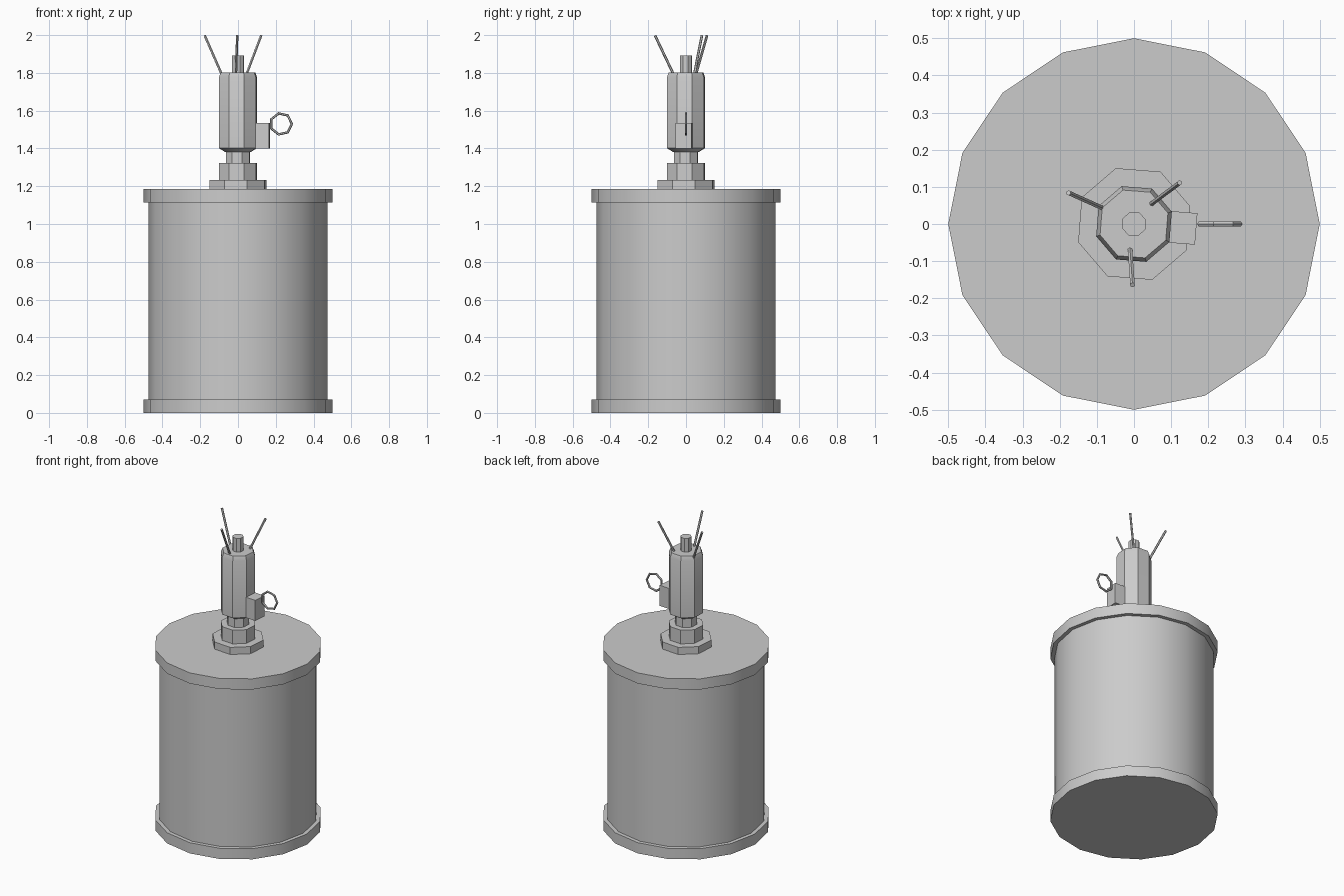
import bpy
import math
from mathutils import Vector

cube = bpy.data.objects.get("Cube")
if cube:
    bpy.data.objects.remove(cube, do_unlink=True)

GREY = (0.6, 0.6, 0.6, 1.0)
metal = bpy.data.materials.new("plain grey metal")
metal.use_nodes = True
metal.diffuse_color = GREY
metal.node_tree.nodes["Principled BSDF"].inputs["Base Color"].default_value = GREY

TURN = math.radians(18)  # shared twist of the eight-sided fittings


def finish(obj, name):
    obj.name = name
    obj.data.name = name
    obj.data.materials.append(metal)
    bpy.ops.object.shade_smooth_by_angle(angle=math.radians(30))
    return obj


def make_lathe(name, profile, sides, turn=0.0):
    """Closed solid of revolution from (radius, height) points."""
    verts, faces = [], []
    for r, z in profile:
        for i in range(sides):
            a = turn + math.tau * i / sides
            verts.append((r * math.cos(a), r * math.sin(a), z))
    for k in range(len(profile) - 1):
        for i in range(sides):
            j = (i + 1) % sides
            low, high = k * sides, (k + 1) * sides
            faces.append((low + i, low + j, high + j, high + i))
    last = (len(profile) - 1) * sides
    faces.append(tuple(reversed(range(sides))))
    faces.append(tuple(range(last, last + sides)))
    mesh = bpy.data.meshes.new(name)
    mesh.from_pydata(verts, [], faces)
    obj = bpy.data.objects.new(name, mesh)
    bpy.context.collection.objects.link(obj)
    bpy.ops.object.select_all(action="DESELECT")
    obj.select_set(True)
    bpy.context.view_layer.objects.active = obj
    return finish(obj, name)


def make_wire(name, start, end, radius=0.007):
    a, b = Vector(start), Vector(end)
    bpy.ops.mesh.primitive_cylinder_add(
        vertices=6, radius=radius, depth=(b - a).length, location=(a + b) / 2,
        rotation=(b - a).to_track_quat("Z", "Y").to_euler())
    finish(bpy.context.object, name)


# Canister with its two rims
make_lathe("canister_body", [(0.475, 0.03), (0.475, 1.15)], 16)
make_lathe("bottom_rim", [(0.5, 0), (0.5, 0.07)], 16)
make_lathe("top_rim", [(0.5, 1.115), (0.5, 1.185)], 16)

# Fuse fittings stacked on the lid
make_lathe("flange", [(0.158, 1.18), (0.158, 1.232)], 8, TURN)
make_lathe("nut", [(0.107, 1.23), (0.107, 1.322)], 8, TURN)
make_lathe("neck", [(0.068, 1.32), (0.068, 1.39)], 8, TURN)
make_lathe("fuse_housing", [(0.07, 1.38), (0.107, 1.402), (0.107, 1.775),
                            (0.096, 1.803)], 8, TURN)
make_lathe("plunger", [(0.034, 1.79), (0.034, 1.892)], 8, TURN)

# Side block holding the pull ring
bpy.ops.mesh.primitive_cube_add(size=1, location=(0.125, -0.01, 1.468),
                                rotation=(0, 0, math.radians(-4.5)))
block = bpy.context.object
block.scale = (0.085, 0.085, 0.135)
finish(block, "ring_block")

bpy.ops.mesh.primitive_torus_add(
    major_segments=7, minor_segments=6, major_radius=0.057, minor_radius=0.007,
    location=(0.228, 0, 1.53), rotation=(math.pi / 2, 0, 0))
finish(bpy.context.object, "pull_ring")

# Three splayed trigger prongs
prongs = [((-0.085, 0.043, 1.79), (-0.176, 0.084, 1.998)),
          ((0.044, 0.052, 1.79), (0.123, 0.111, 1.998)),
          ((-0.011, -0.065, 1.79), (-0.004, -0.164, 1.998))]
for side, (foot, tip) in zip(("right", "left", "front"), prongs):
    make_wire(side + "_prong", foot, tip)
